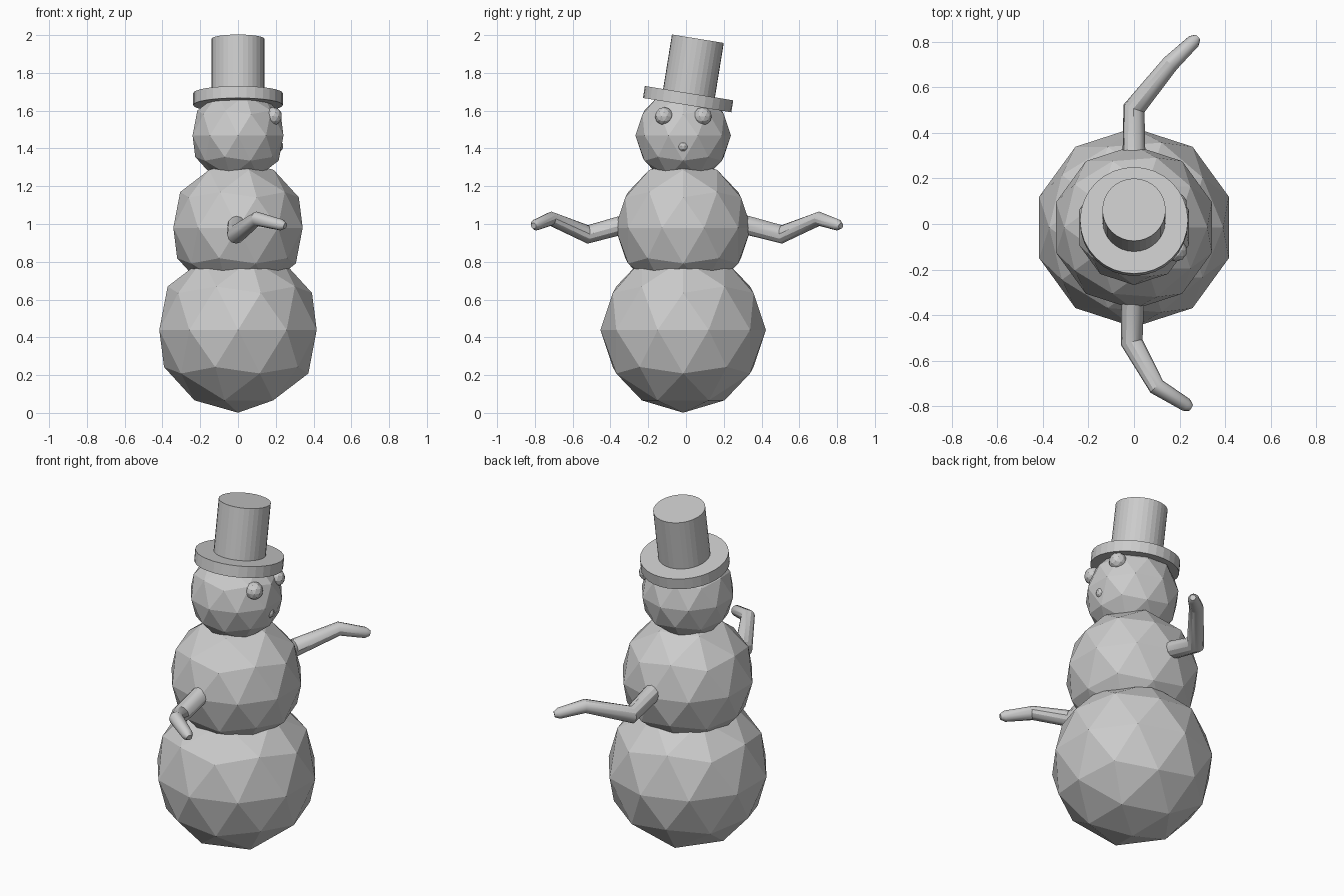
import bpy
from math import radians, sin, cos

if "Cube" in bpy.data.objects:
    bpy.data.objects.remove(bpy.data.objects["Cube"])

Y0 = -0.015            # body axis offset
TILT = radians(-9.2)   # hat leans towards +y


def ball(name, r, loc, sub=2):
    bpy.ops.mesh.primitive_ico_sphere_add(subdivisions=sub, radius=r, location=loc)
    bpy.context.object.name = name


def hat_part(name, r, bottom, top):
    # disc measured along the tilted hat axis from the brim centre
    mid = (bottom + top) / 2
    loc = (0, 0.011 - sin(TILT) * mid, 1.661 + cos(TILT) * mid)
    bpy.ops.mesh.primitive_cylinder_add(vertices=32, radius=r, depth=top - bottom,
                                        location=loc, rotation=(TILT, 0, 0))
    bpy.context.object.name = name


def arm(name, pts):
    cu = bpy.data.curves.new(name, 'CURVE')
    cu.dimensions = '3D'
    cu.bevel_depth = 1.0
    cu.bevel_resolution = 4
    cu.use_fill_caps = True
    sp = cu.splines.new('POLY')
    sp.points.add(len(pts) - 1)
    for p, (x, y, z, r) in zip(sp.points, pts):
        p.co = (x, y, z, 1)
        p.radius = r
    ob = bpy.data.objects.new(name, cu)
    bpy.context.collection.objects.link(ob)
    bpy.ops.object.select_all(action='DESELECT')
    ob.select_set(True)
    bpy.context.view_layer.objects.active = ob
    bpy.ops.object.convert(target='MESH')
    bpy.ops.object.shade_smooth_by_angle(angle=radians(30))


# Stacked faceted body
ball("lower_body", 0.438, (0, Y0, 0.439))
ball("middle_body", 0.36, (0, Y0, 0.98))
ball("head", 0.253, (0, Y0, 1.468))

# Face looks along +x
for name, y in (("left_eye", 0.088), ("right_eye", -0.116)):
    ball(name, 0.049, (0.185, y, 1.57))
ball("nose", 0.032, (0.209, -0.016, 1.412))

# Top hat
hat_part("hat_brim", 0.237, -0.032, 0.032)
hat_part("hat_crown", 0.139, 0.0, 0.324)

# Bent arms, thinning towards the tips
arm("left_arm", [(0, 0.26, 1.01, 0.051), (0.0, 0.508, 0.945, 0.049),
                 (0.16, 0.705, 1.028, 0.038), (0.262, 0.803, 0.995, 0.03),
                 (0.28, 0.82, 0.99, 0.016)])
arm("right_arm", [(-0.004, -0.28, 1.01, 0.051), (-0.01, -0.52, 0.945, 0.049),
                  (0.10, -0.715, 1.028, 0.038), (0.23, -0.795, 0.995, 0.03),
                  (0.25, -0.807, 0.99, 0.016)])
